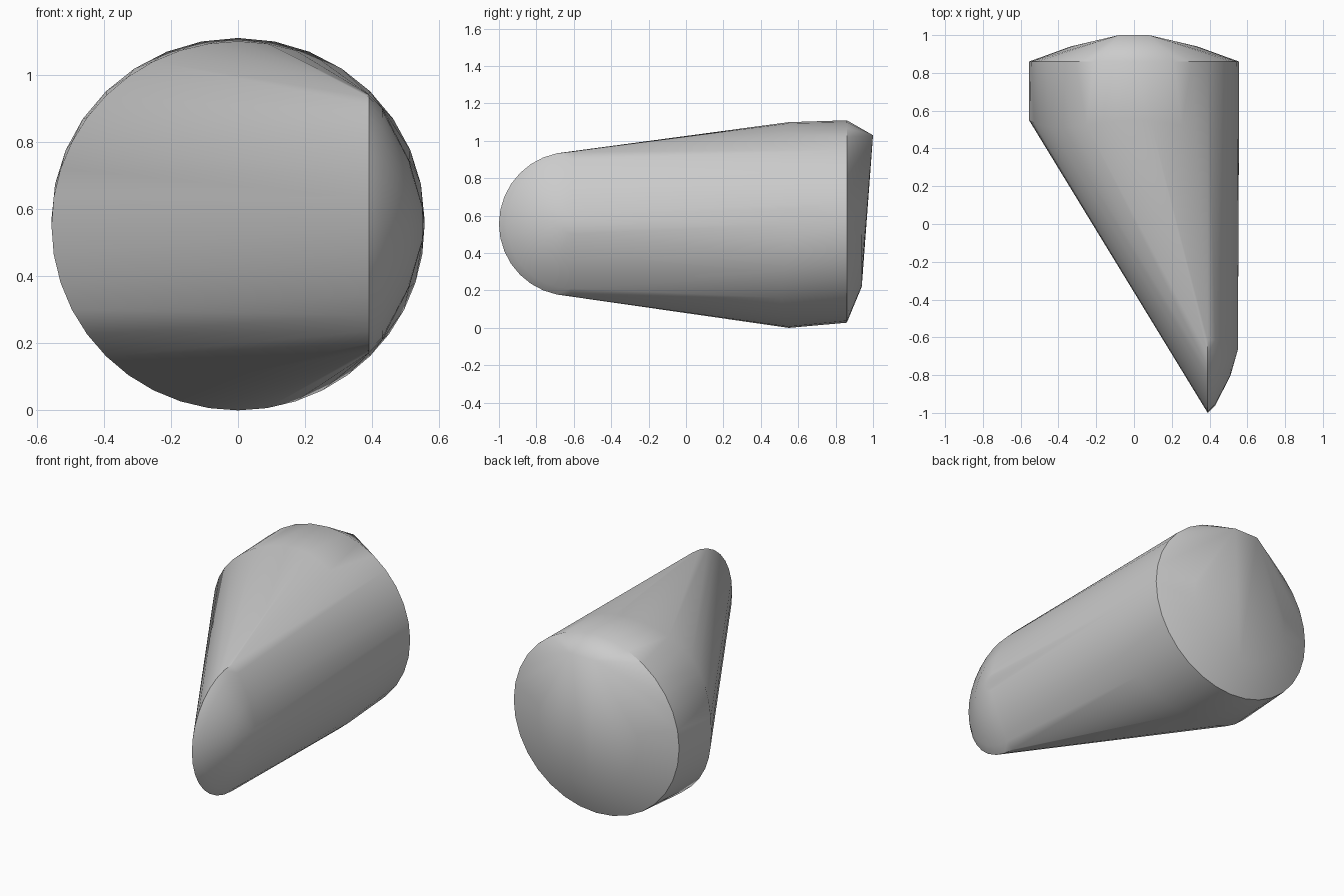
import bpy, bmesh
from math import sin, cos, pi, radians

if "Cube" in bpy.data.objects:
    bpy.data.objects.remove(bpy.data.objects["Cube"])

R, ZC = 0.556, 0.556
bm = bmesh.new()


def ring_y(y, rx, rz, zc, n, y_wave=0.0):
    """Cross-section facing along y, optionally with a wavy edge."""
    for i in range(n):
        a = 2 * pi * i / n
        bm.verts.new((rx * cos(a), y + y_wave * cos(2 * a) ** 2, zc + rz * sin(a)))


def ring_x(x, r, n):
    """Cross-section of the rounded nose, facing along x."""
    for i in range(n):
        a = 2 * pi * i / n
        bm.verts.new((x, -0.615 + r * cos(a), ZC + r * sin(a)))


# shoulder and rim of the drum
ring_y(0.51, R, 0.55, 0.55, 40, 0.04)
ring_y(0.86, R, 0.541, 0.569, 32)

# shallow back boss with a raised upper edge
ring_y(0.94, 0.335, 0.335, ZC, 32)
for x in (-0.08, 0.08):
    bm.verts.new((x, 1.0, 1.03))

# nose: a spherical cap on the right side
for x, r in ((0.39, 0.385), (0.43, 0.345), (0.51, 0.19), (0.55, 0.05)):
    ring_x(x, r, 32)

# stretch one convex skin over everything
hull = bmesh.ops.convex_hull(bm, input=bm.verts)
loose = {v for v in hull["geom_interior"] + hull["geom_unused"]
         if isinstance(v, bmesh.types.BMVert)}
bmesh.ops.delete(bm, geom=list(loose), context='VERTS')
bmesh.ops.recalc_face_normals(bm, faces=bm.faces)

mesh = bpy.data.meshes.new("wedge_body")
bm.to_mesh(mesh)
bm.free()
body = bpy.data.objects.new("wedge_body", mesh)
bpy.context.collection.objects.link(body)
bpy.context.view_layer.objects.active = body
body.select_set(True)
bpy.ops.object.shade_smooth_by_angle(angle=radians(30))
